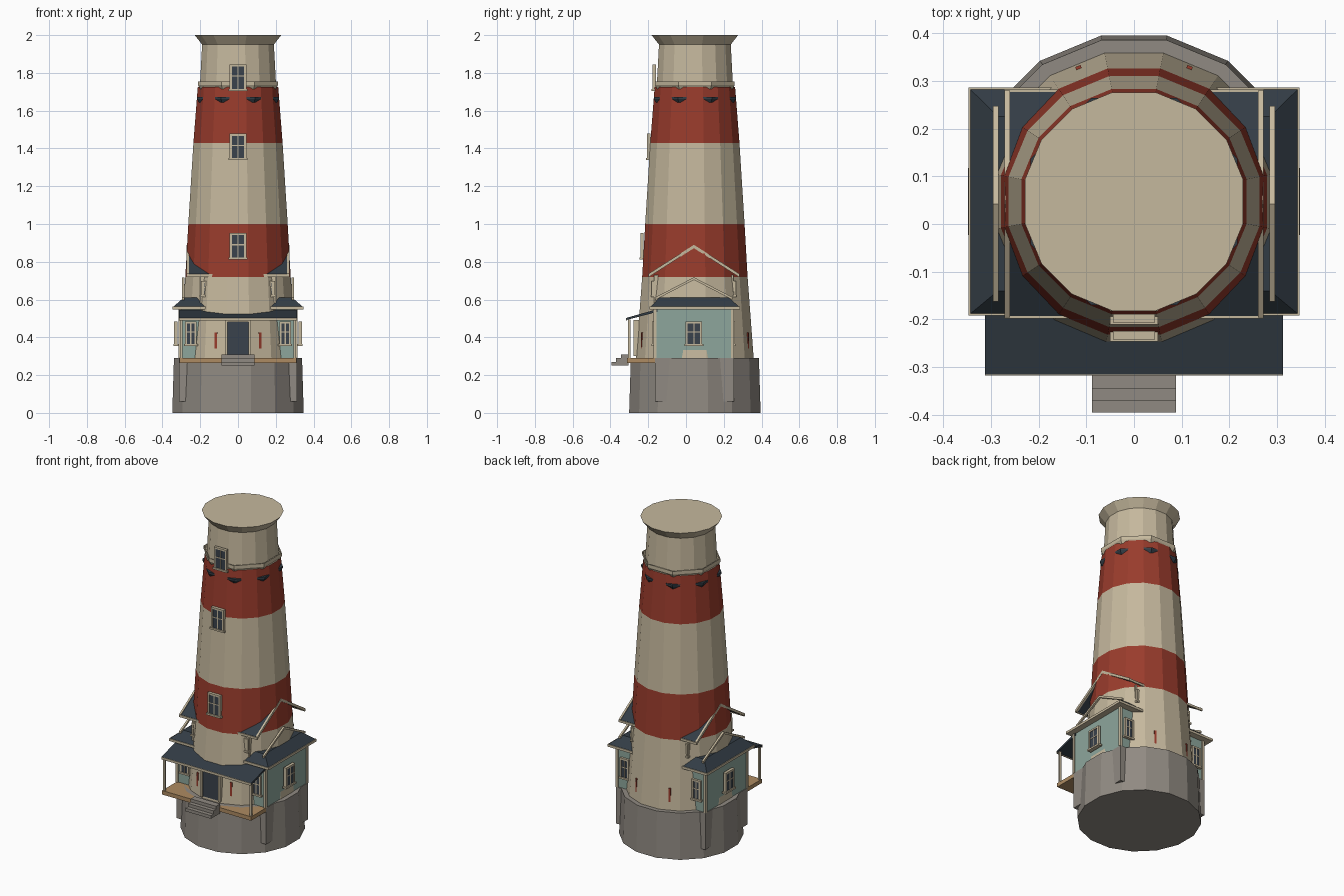
import bpy, bmesh, math
from mathutils import Matrix, Vector

if "Cube" in bpy.data.objects:
    bpy.data.objects.remove(bpy.data.objects["Cube"], do_unlink=True)


def material(name, rgb):
    m = bpy.data.materials.new(name)
    m.use_nodes = True
    col = (*[(c / 255) ** 2.2 for c in rgb], 1)
    m.diffuse_color = col
    m.node_tree.nodes["Principled BSDF"].inputs["Base Color"].default_value = col
    return m


CREAM = material("cream paint", (196, 183, 156))
RED = material("red paint", (152, 62, 48))
STONE = material("grey stone", (143, 137, 129))
TEAL = material("teal siding", (140, 165, 155))
SLATE = material("dark slate", (54, 63, 71))
GLASS = material("dark glass", (60, 68, 77))
WOOD = material("porch wood", (172, 138, 98))

CY = 0.047          # tower axis
HOUSE_Y = 0.042     # middle of the side houses


def finish(name, bm, mats):
    bmesh.ops.recalc_face_normals(bm, faces=bm.faces)
    me = bpy.data.meshes.new(name)
    bm.to_mesh(me)
    bm.free()
    for m in mats:
        me.materials.append(m)
    ob = bpy.data.objects.new(name, me)
    bpy.context.collection.objects.link(ob)
    return ob


def boxes(name, parts, loc=(0, 0, 0), turn=0):
    """One object from boxes given as (centre, size, material)."""
    bm = bmesh.new()
    mats = []
    for centre, size, mat in parts:
        if mat not in mats:
            mats.append(mat)
        old = set(bm.faces)
        bmesh.ops.create_cube(bm, size=1, matrix=Matrix.Translation(centre) @ Matrix.Diagonal((*size, 1)))
        for f in set(bm.faces) - old:
            f.material_index = mats.index(mat)
    ob = finish(name, bm, mats)
    ob.location = loc
    ob.rotation_euler.z = turn
    return ob


def span(name, lo, hi, mat):
    """A box between two corners."""
    a, b = Vector(lo), Vector(hi)
    size = [abs(c) for c in b - a]
    return boxes(name, [((0, 0, 0), size, mat)], (a + b) / 2)


def prism(name, profile, x0, x1, mat):
    """A y-z profile extruded along x."""
    bm = bmesh.new()
    face = bm.faces.new([bm.verts.new((x0, y, z)) for y, z in profile])
    out = bmesh.ops.extrude_face_region(bm, geom=[face])
    moved = [v for v in out["geom"] if isinstance(v, bmesh.types.BMVert)]
    bmesh.ops.translate(bm, verts=moved, vec=(x1 - x0, 0, 0))
    return finish(name, bm, [mat])


def chevron(name, half, eave, ridge, thick, x0, x1, mat):
    y = HOUSE_Y
    pts = [(y - half, eave), (y, ridge), (y + half, eave),
           (y + half, eave - thick), (y, ridge - thick), (y - half, eave - thick)]
    return prism(name, pts, x0, x1, mat)


def lathe(name, rings, sides, mats, rule=lambda z: 0, capped=True):
    """Stack of polygon rings (z, flat-to-centre radius) with flats on the axes."""
    bm = bmesh.new()
    loops = []
    for z, r in rings:
        R = r / math.cos(math.pi / sides)
        angles = [(i + .5) * math.tau / sides for i in range(sides)]
        loops.append([bm.verts.new((R * math.cos(a), CY + R * math.sin(a), z)) for a in angles])
    for lo, hi in zip(loops, loops[1:]):
        for i in range(sides):
            j = (i + 1) % sides
            bm.faces.new((lo[i], lo[j], hi[j], hi[i]))
    if capped:
        bm.faces.new(loops[0])
        bm.faces.new(loops[-1])
    for f in bm.faces:
        f.material_index = rule(f.calc_center_median().z)
    return finish(name, bm, mats)


def window(name, loc, w, h, turn=0):
    """Framed window with crossed bars and a sill, facing -y before turning."""
    b, d = 0.011, 0.018
    boxes(name, [
        ((0, d / 2, 0), (w - b, d * .6, h - b), GLASS),
        ((-w / 2 + b / 2, d / 2, 0), (b, d, h), CREAM),
        ((w / 2 - b / 2, d / 2, 0), (b, d, h), CREAM),
        ((0, d / 2, h / 2 - b / 2), (w, d, b), CREAM),
        ((0, d / 2, -h / 2 + b / 2), (w + .012, d + .008, b), CREAM),
        ((0, d / 2, 0), (.006, d * .8, h), CREAM),
        ((0, d / 2, .008), (w, d * .8, .006), CREAM)], loc, turn)


# Stone base and striped tower
lathe("stone_base", [(0, .348), (.29, .339)], 16, [STONE])
lathe("tower", [(.28, .312), (.72, .279), (1, .263), (1.43, .236), (1.725, .213),
                (1.725, .202), (1.95, .190), (2, .229)], 16, [CREAM, RED],
      lambda z: int(.72 < z < 1 or 1.43 < z < 1.724))

# Gallery rings, whose corners stand out from the wall
lathe("lower_gallery_ring", [(1.642, .205), (1.662, .217), (1.672, .217)], 8, [SLATE])
lathe("upper_gallery_rail", [(1.715, .200), (1.735, .211), (1.755, .211), (1.755, .206), (1.735, .206)],
      8, [CREAM], capped=False)

# Tower windows
for i, (y, z) in enumerate([(-.242, .882), (-.207, 1.408), (-.178, 1.775)]):
    window(f"tower_window_{i + 1}", (0, y, z), .088, .14)

# Thin red battens on the lower wall
for i, deg in enumerate((67.5, 112.5, 247.5, 292.5)):
    a = math.radians(deg)
    boxes(f"red_batten_{i + 1}", [((0, 0, 0), (.012, .007, .13), RED)],
          (.304 * math.cos(a), CY + .304 * math.sin(a), .36), a + math.pi / 2)

# Front door
boxes("front_door", [
    ((0, .01, 0), (.116, .02, .18), GLASS),
    ((-.062, .005, 0), (.012, .03, .185), CREAM),
    ((.062, .005, 0), (.012, .03, .185), CREAM),
    ((0, .005, .092), (.136, .03, .012), CREAM)], (0, -.268, .395))

# Porch: floor, roof, posts, steps
span("porch_floor", (-.31, -.312, .265), (.31, -.15, .29), WOOD)
prism("porch_roof", [(-.315, .503), (-.15, .55), (-.15, .535), (-.315, .492)], -.312, .312, SLATE)
span("porch_fascia", (-.312, -.318, .488), (.312, -.312, .503), CREAM)
for i in range(3):
    span(f"step_{i + 1}", (-.088, -.395 + i * .025, .25 + i * .02),
         (.088, -.305, .27 + i * .02), STONE)

# Side houses, mirrored
for s, side in ((1, "left"), (-1, "right")):
    turn = s * math.pi / 2
    y0, y1, xw = -.165, .245, .308
    span(f"{side}_porch_post", (s * .295, -.306, .29), (s * .307, -.294, .495), CREAM)
    span(f"{side}_house_foundation", (s * .1, y0, .06), (s * .312, y1 + .008, .29), STONE)
    span(f"{side}_house_walls", (s * .1, y0, .29), (s * xw, y1, .55), TEAL)
    for y, end in ((y0, "front"), (y1, "back")):
        boxes(f"{side}_{end}_corner_trim", [((0, 0, 0), (.016, .016, .26), CREAM)],
              (s * (xw - .002), y, .42))
    window(f"{side}_side_window", (s * (xw + .03), HOUSE_Y, .42), .088, .13, turn)
    window(f"{side}_front_window", (s * .25, y0 - .014, .42), .062, .13)
    window(f"{side}_back_window", (s * .25, y1 + .014, .42), .062, .13, math.pi)

    # Hipped skirt roof above a cream eave
    span(f"{side}_eave", (s * .12, -.192, .547), (s * .347, .286, .562), CREAM)
    bm = bmesh.new()
    low = [bm.verts.new((s * x, y, .562)) for x, y in ((.12, -.188), (.343, -.188), (.343, .282), (.12, .282))]
    top = [bm.verts.new((s * x, y, .612)) for x, y in ((.12, -.14), (.285, -.14), (.285, .225), (.12, .225))]
    bm.faces.new(low)
    bm.faces.new(top)
    for i in range(4):
        j = (i + 1) % 4
        bm.faces.new((low[i], low[j], top[j], top[i]))
    finish(f"{side}_skirt_roof", bm, [SLATE])
    chevron(f"{side}_lower_gable_board", .205, .612, .718, .014, s * .284, s * .296, CREAM)

    # Upper dormer set into the tower
    span(f"{side}_dormer_walls", (s * .08, -.17, .58), (s * .2, .252, .73), CREAM)
    window(f"{side}_dormer_window", (s * .182, -.182, .655), .03, .085)
    window(f"{side}_dormer_back_window", (s * .182, .264, .655), .03, .085, math.pi)
    chevron(f"{side}_dormer_roof", .235, .735, .885, .012, s * .08, s * .262, SLATE)
    chevron(f"{side}_dormer_gable_board", .238, .738, .89, .018, s * .26, s * .272, CREAM)
    for y, end in ((-.194, "front"), (.278, "back")):
        span(f"{side}_{end}_dormer_eave", (s * .12, y - .004, .72), (s * .272, y + .004, .734), CREAM)
